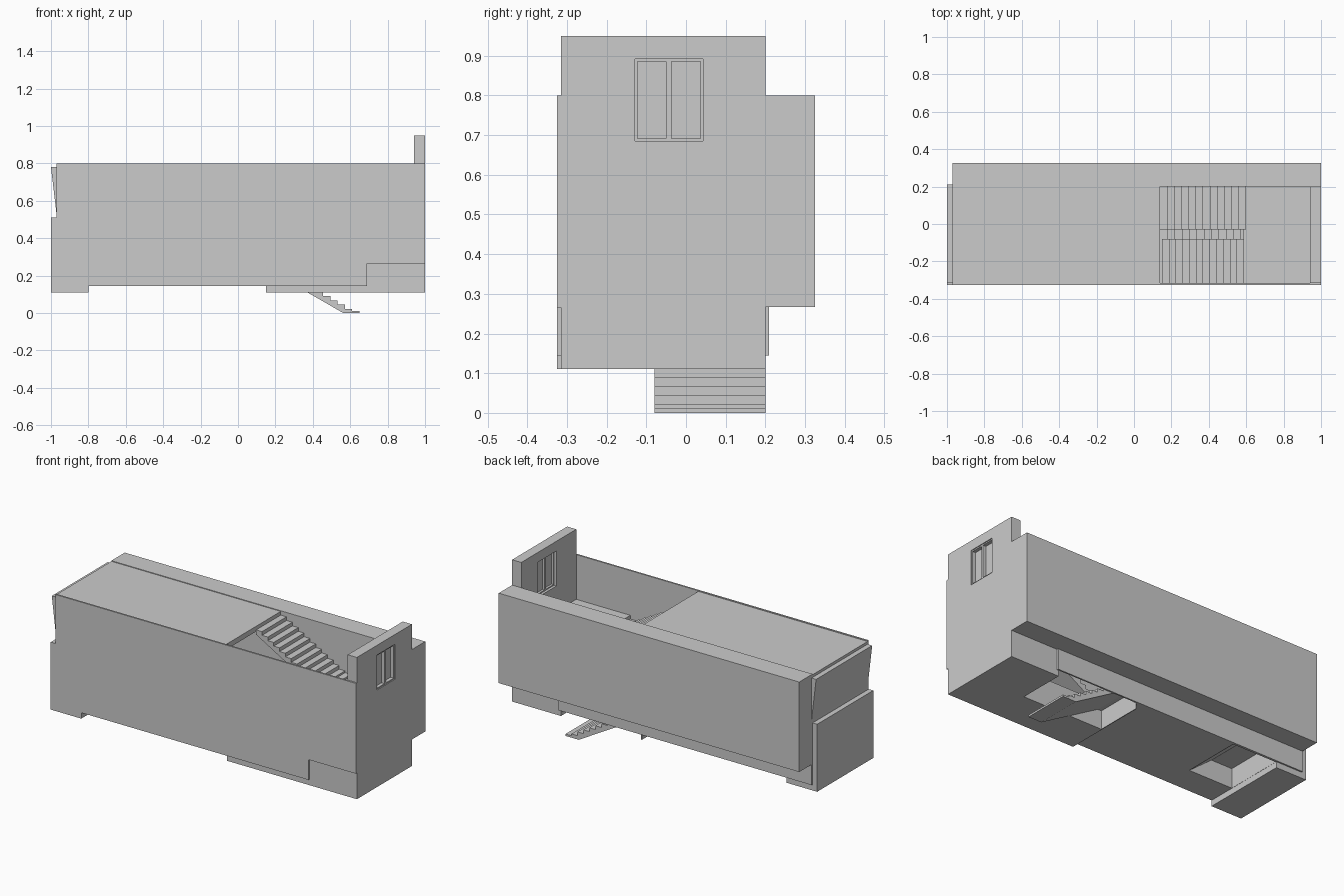
import bpy, bmesh

if "Cube" in bpy.data.objects:
    bpy.data.objects.remove(bpy.data.objects["Cube"])


def prism(name, pts, y0, y1):
    """Extrude an (x, z) profile from y0 to y1."""
    bm = bmesh.new()
    face = bm.faces.new([bm.verts.new((x, y0, z)) for x, z in pts])
    out = bmesh.ops.extrude_face_region(bm, geom=[face])
    verts = [g for g in out["geom"] if isinstance(g, bmesh.types.BMVert)]
    bmesh.ops.translate(bm, verts=verts, vec=(0, y1 - y0, 0))
    bmesh.ops.recalc_face_normals(bm, faces=bm.faces)
    mesh = bpy.data.meshes.new(name)
    bm.to_mesh(mesh)
    bm.free()
    ob = bpy.data.objects.new(name, mesh)
    bpy.context.collection.objects.link(ob)
    return ob


def box(name, x0, x1, y0, y1, z0, z1):
    return prism(name, [(x0, z0), (x1, z0), (x1, z1), (x0, z1)], y0, y1)


def cut(target, cutter):
    mod = target.modifiers.new("cut", "BOOLEAN")
    mod.operation = "DIFFERENCE"
    mod.solver = "EXACT"
    mod.object = cutter
    cutter.hide_render = True
    cutter.hide_set(True)


def stairs(name, x_top, z_top, x_end, z_end, y0, y1, n=12, thick=0.05):
    """Straight flight with sawtooth treads and a sloping underside."""
    run, rise = (x_end - x_top) / n, (z_top - z_end) / n
    pts = [(x_top, z_top - thick)]
    for i in range(n):
        z = z_top - i * rise - (rise if i < n - 1 else rise * 0.4)
        if i == n - 1:
            z = z_end + rise * 0.5
        pts += [(x_top + i * run, z), (x_top + (i + 1) * run, z)]
    clip = (z_top - thick - z_end) / rise * run
    pts += [(x_end, z_end), (x_top + clip, z_end)]
    return prism(name, pts, y0, y1)


F, B = -0.315, 0.20   # inner front and back planes

# Lower storey with stepped underside
base = prism("lower_storey", [(-1, .11), (-.8, .11), (-.8, .145), (.15, .145),
                              (.15, .11), (1, .11), (1, .27), (-1, .27)], F, B)
cut(base, box("stairwell_cutter", .155, .68, -.08, .25, .05, .40))
cut(base, prism("hatch_cutter", [(-.5, .137), (-.66, .262), (-.799, .262),
                                 (-.799, .137)], -.16, .195))

# Skins on the lower storey, front and back
box("front_lower_panel", -.8, .69, -.325, F, .145, .27)
box("front_corner_panel", -1, -.8, -.325, F, .11, .27)
box("back_lower_panel", -.97, .69, B, .209, .145, .27)

# Upper storey shell
box("front_wall", -.97, 1, -.325, F, .265, .80)
box("back_wing", -.97, 1, B, .325, .267, .80)
box("left_wall", -.97, -.955, F, B, .27, .795)
box("left_ledge", -1, -.97, -.325, B, .11, .51)
prism("left_sloped_panel", [(-.968, .51), (-.968, .78), (-1, .78)], F, .21)
box("roof", -.97, .14, F, B, .765, .796)
box("terrace_floor", .585, .96, F, B, .50, .535)

# Right gable wall with window
gable = box("right_wall", .94, 1, F, B, .11, .95)
cut(gable, box("window_cutter", .9, 1.05, -.128, .043, .685, .892))
for y0, y1 in ((-.128, -.122), (-.050, -.037), (.036, .043)):
    box("window_upright", .955, .995, y0, y1, .685, .892)
for z0, z1 in ((.685, .692), (.885, .892)):
    box("window_rail", .955, .995, -.128, .043, z0, z1)
for y0, y1 in ((-.122, -.050), (-.037, .036)):
    box("window_pane", .968, .975, y0, y1, .692, .885)

# Three flights: roof to terrace, terrace to lower floor, lower floor to ground
stairs("upper_stairs", .14, .796, .60, .535, -.03, B)
stairs("middle_stairs", .585, .535, .15, .27, F, -.08)
stairs("entry_stairs", .18, .27, .65, 0, -.08, B)
box("entry_landing", .15, .18, -.08, B, .22, .27)
